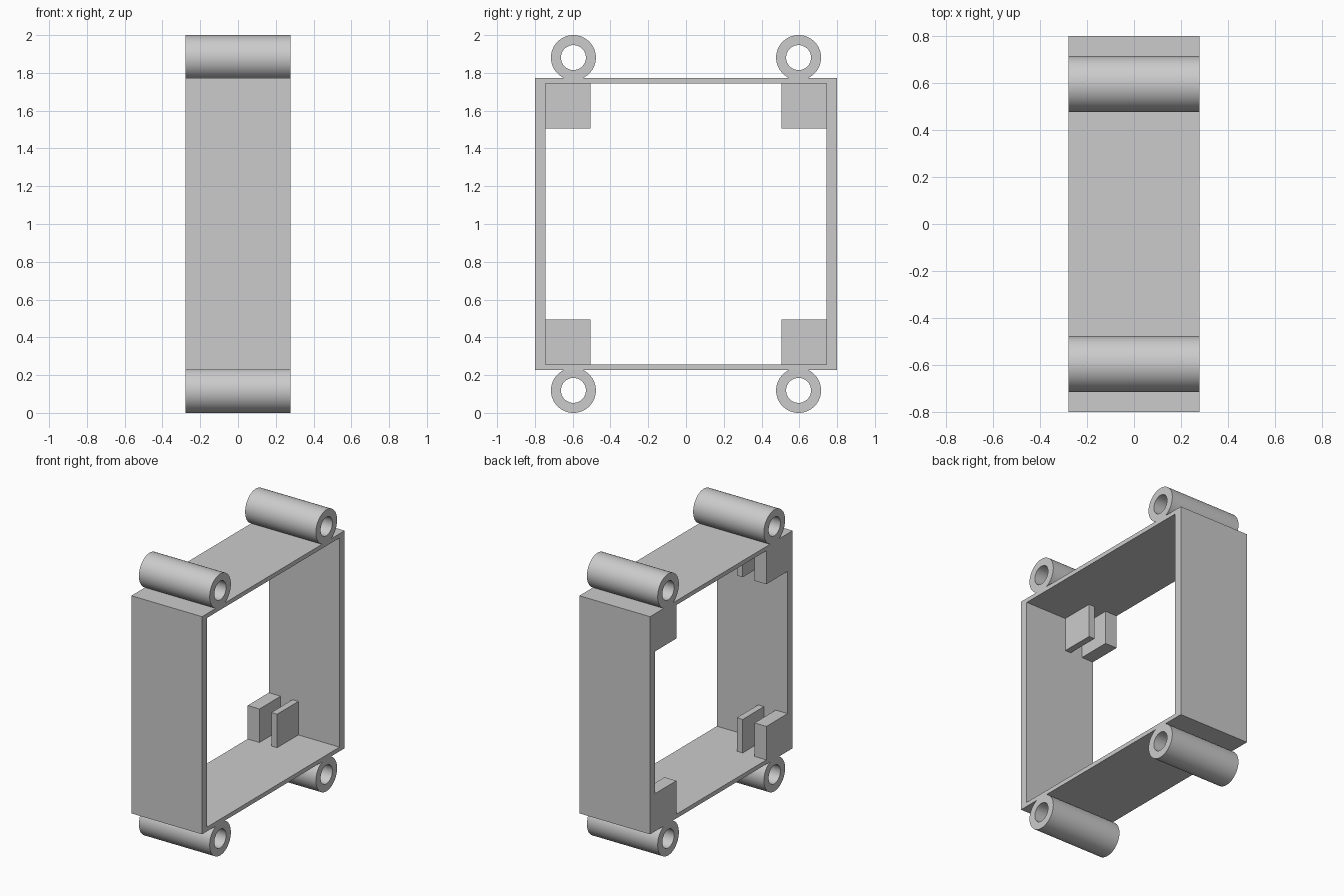
import bpy, bmesh, math

cube = bpy.data.objects.get("Cube")
if cube:
    bpy.data.objects.remove(cube, do_unlink=True)

HALF = 0.278                      # half depth of every through part
MID = 1.0                         # height of the centre
FRAME_OUT = (0.80, 0.773)         # half sizes in y, z
FRAME_IN = (0.743, 0.743)
PAD = 0.238                       # side of the square corner tabs
TUBE_Y, TUBE_Z = 0.596, 0.881     # tube axis from the centre
TUBE_R, HOLE_R = 0.119, 0.066

grey = bpy.data.materials.new("plain grey")
grey.use_nodes = True
colour = (0.6, 0.6, 0.6, 1)
grey.diffuse_color = colour
bsdf = next(n for n in grey.node_tree.nodes if n.type == "BSDF_PRINCIPLED")
bsdf.inputs["Base Color"].default_value = colour


def rectangle(hy, hz):
    return [(-hy, -hz), (hy, -hz), (hy, hz), (-hy, hz)]


def circle(r, n=64):
    return [(r * math.cos(math.tau * i / n), r * math.sin(math.tau * i / n)) for i in range(n)]


def extrude_x(name, outer, inner, centre, x0, x1, smooth=False):
    """Prism along x from a y-z outline, with an optional matching hole."""
    bm = bmesh.new()
    cy, cz = centre

    def loop(outline, x):
        return [bm.verts.new((x, cy + y, cz + z)) for y, z in outline]

    def band(a, b):
        for i in range(len(a)):
            j = (i + 1) % len(a)
            bm.faces.new((a[i], a[j], b[j], b[i]))

    o0, o1 = loop(outer, x0), loop(outer, x1)
    band(o0, o1)
    if inner:
        i0, i1 = loop(inner, x0), loop(inner, x1)
        band(i1, i0)
        band(i0, o0)
        band(o1, i1)
    else:
        bm.faces.new(o0[::-1])
        bm.faces.new(o1)
    bmesh.ops.recalc_face_normals(bm, faces=bm.faces[:])
    mesh = bpy.data.meshes.new(name)
    bm.to_mesh(mesh)
    bm.free()
    mesh.materials.append(grey)
    obj = bpy.data.objects.new(name, mesh)
    bpy.context.collection.objects.link(obj)
    if smooth:
        bpy.ops.object.select_all(action="DESELECT")
        obj.select_set(True)
        bpy.context.view_layer.objects.active = obj
        bpy.ops.object.shade_smooth_by_angle(angle=math.radians(30))
    return obj


# Open rectangular frame
extrude_x("frame", rectangle(*FRAME_OUT), rectangle(*FRAME_IN), (0, MID), -HALF, HALF)

# Each corner: a hinge tube outside, a thick and a thin tab inside
for sy, side in ((-1, "front"), (1, "back")):
    for sz, level in ((-1, "bottom"), (1, "top")):
        tag = f"{level}_{side}"
        extrude_x(f"tube_{tag}", circle(TUBE_R), circle(HOLE_R),
                  (sy * TUBE_Y, MID + sz * TUBE_Z), -HALF, HALF, smooth=True)
        tab = rectangle(PAD / 2, PAD / 2)
        spot = (sy * (FRAME_IN[0] - PAD / 2), MID + sz * (FRAME_IN[1] - PAD / 2))
        extrude_x(f"thick_tab_{tag}", tab, None, spot, -HALF, -0.185)
        extrude_x(f"thin_tab_{tag}", tab, None, spot, -0.092, -0.046)
